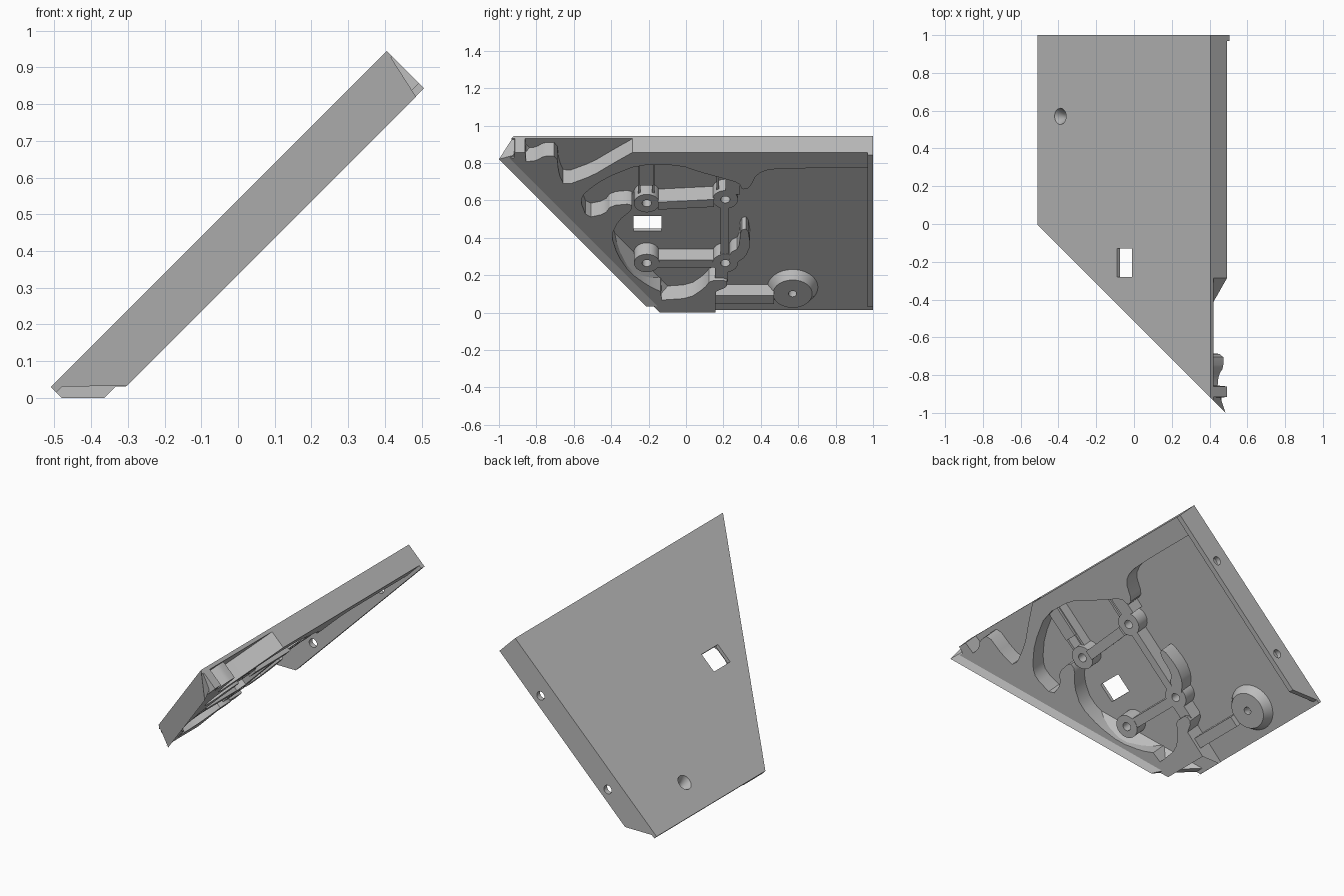
import bpy, bmesh, math
from mathutils import Vector

if "Cube" in bpy.data.objects:
    bpy.data.objects.remove(bpy.data.objects["Cube"])

grey = bpy.data.materials.new("mid grey")
grey.diffuse_color = (0.5, 0.5, 0.5, 1)
grey.use_nodes = True
grey.node_tree.nodes["Principled BSDF"].inputs["Base Color"].default_value = grey.diffuse_color


# Panel frame: y across, s = height on the outer face, d = depth toward the underside
def P(y, s, d):
    return Vector((s - 0.54 + d, y, s - d))


def finish(name, bm, smooth=False):
    bmesh.ops.recalc_face_normals(bm, faces=bm.faces[:])
    me = bpy.data.meshes.new(name)
    bm.to_mesh(me)
    bm.free()
    me.materials.append(grey)
    ob = bpy.data.objects.new(name, me)
    bpy.context.collection.objects.link(ob)
    if smooth:
        bpy.ops.object.select_all(action='DESELECT')
        ob.select_set(True)
        bpy.context.view_layer.objects.active = ob
        bpy.ops.object.shade_smooth_by_angle(angle=math.radians(30))
    return ob


def loft(bm, rings, caps=True):
    vs = [[bm.verts.new(p) for p in r] for r in rings]
    n = len(vs[0])
    pairs = list(zip(vs, vs[1:])) if caps else list(zip(vs, vs[1:] + vs[:1]))
    for a, b in pairs:
        for i in range(n):
            j = (i + 1) % n
            bm.faces.new((a[i], a[j], b[j], b[i]))
    if caps:
        bm.faces.new(vs[0])
        bm.faces.new(vs[-1])


def slab(name, outline, d0, d1, cuts=(), smooth=False):
    """Extrude a (y, s) outline through the depth, then trim it with (point, outward normal) planes."""
    bm = bmesh.new()
    loft(bm, [[P(y, s, d) for y, s in outline] for d in (d0, d1)])
    for co, no in cuts:
        geom = bm.verts[:] + bm.edges[:] + bm.faces[:]
        res = bmesh.ops.bisect_plane(bm, geom=geom, plane_co=co, plane_no=no, clear_outer=True)
        rim = [e for e in res["geom_cut"] if isinstance(e, bmesh.types.BMEdge) and e.is_boundary]
        bmesh.ops.holes_fill(bm, edges=rim, sides=0)
    return finish(name, bm, smooth)


def lathe(name, y, s, profile, n=32):
    """Closed (radius, depth) profile turned about the panel normal."""
    bm = bmesh.new()
    loft(bm, [[P(y + r * math.cos(a), s + r * math.sin(a) / math.sqrt(2), d)
               for a in (2 * math.pi * i / n for i in range(n))] for r, d in profile], caps=False)
    return finish(name, bm, True)


def bar(name, y0, s0, y1, s1, w, d):
    v = Vector((y1 - y0, s1 - s0)).normalized()
    o = Vector((-v.y, v.x)) * w / 2
    a, b = Vector((y0, s0)), Vector((y1, s1))
    slab(name, [tuple(a + o), tuple(b + o), tuple(b - o), tuple(a - o)], 0.008, d)


def soften(pts):
    out = [pts[0]]
    for a, b in zip(pts, pts[1:]):
        out += [tuple(a[k] * (1 - t) + b[k] * t for k in (0, 1)) for t in (0.22, 0.78)]
    return out + [pts[-1]]


def cut(ob, cutter):
    m = ob.modifiers.new("cut", 'BOOLEAN')
    m.operation, m.solver, m.object = 'DIFFERENCE', 'EXACT', cutter
    bpy.context.view_layer.objects.active = ob
    bpy.ops.object.modifier_apply(modifier=m.name)
    bpy.data.objects.remove(cutter)


def y_cylinder(x, y, z, r, length, n=24):
    bm = bmesh.new()
    loft(bm, [[(x + r * math.cos(2 * math.pi * i / n), yy, z + r * math.sin(2 * math.pi * i / n))
               for i in range(n)] for yy in (y - length / 2, y + length / 2)])
    return finish("cutter", bm)


# Outer panel with a window and a screw hole
panel = slab("panel", [(1, 0.03), (1, 0.945), (-1.1, 0.945), (-1.1, 0.03)], 0, 0.015,
             [((-0.515, 0, 0), (-1, -1, 0))])
cut(panel, slab("cutter", [(-0.28, 0.45), (-0.13, 0.45), (-0.13, 0.53), (-0.28, 0.53)], -0.05, 0.05))
hole = [(0.043 * math.cos(i * math.pi / 16), 0.043 * math.sin(i * math.pi / 16)) for i in range(32)]
cut(panel, slab("cutter", [(0.57 + a, 0.15 + b / math.sqrt(2)) for a, b in hole], -0.05, 0.05))

# Side wall with two holes
wall = slab("side_wall", [(1, 0.03), (1, 0.945), (0.97, 0.945), (0.97, 0.03)], 0, 0.1014,
            [((0, 0, 0.031), (0, 0, -1))])
for x, z in ((0.24, 0.652), (-0.194, 0.22)):
    cut(wall, y_cylinder(x, 0.98, z, 0.025, 0.2))

# Diagonal wall with a chamfered inner edge
bm = bmesh.new()
loft(bm, [[(0.405, -0.92, 0.945), (0.485, -1, 0.82), (0.46, -0.925, 0.84), (0.405, -0.87, 0.945)],
          [(-0.51, -0.005, 0.03), (-0.302, -0.213, 0.033), (-0.347, -0.118, 0.033), (-0.51, 0.045, 0.03)]])
finish("diagonal_wall", bm)

# Raised border: wavy outer edge, diagonal side, bottom lip, wavy pocket edge
wave = soften([(-0.285, 0.945), (-0.4, 0.88), (-0.5, 0.82), (-0.65, 0.765), (-0.68, 0.83), (-0.69, 0.925),
               (-0.76, 0.925), (-0.80, 0.9), (-0.855, 0.895)])
tip = [(-0.86, 0.945), (-0.915, 0.945), (-0.92, 0.915), (-1.02, 0.92), (-0.13, 0.03), (0.155, 0.03)]
lip = soften([(0.16, 0.2), (0.22, 0.225), (0.22, 0.26), (0.13, 0.26), (0.1, 0.22), (0.02, 0.165), (-0.13, 0.155)])
pocket = soften([(-0.135, 0.2), (-0.2, 0.23), (-0.3, 0.3), (-0.366, 0.395), (-0.4, 0.5), (-0.36, 0.58),
                 (-0.29, 0.635), (-0.29, 0.67), (-0.4, 0.66), (-0.435, 0.615), (-0.53, 0.595), (-0.565, 0.685),
                 (-0.54, 0.73), (-0.435, 0.805), (-0.25, 0.88), (-0.03, 0.875), (0.07, 0.84), (0.2, 0.805),
                 (0.285, 0.78), (0.3, 0.745), (0.34, 0.755), (0.38, 0.83), (0.45, 0.855), (0.6, 0.86), (0.98, 0.86)])
slab("raised_border", [(0.98, 0.945)] + wave + tip + lip + pocket, 0.008, 0.088,
     [((-0.505, 0, 0), (-1, -1, 0)), ((0, 0, 0), (0, 0, -1))], smooth=True)

# Four screw bosses
for y, s in ((-0.21, 0.66), (0.21, 0.68), (-0.21, 0.34), (0.21, 0.34)):
    lathe("screw_boss", y, s, [(0.068, 0.008), (0.068, 0.076), (0.025, 0.076), (0.025, 0.008)])

# Large tapered boss with countersink
lathe("tapered_boss", 0.57, 0.15, [(0.044, 0), (0.022, 0.03), (0.022, 0.05), (0.105, 0.05),
                                   (0.135, 0.015), (0.135, 0.008), (0.044, 0.008)], 48)

# Bars and fins joining the bosses
bar("upper_bar", -0.15, 0.655, 0.15, 0.67, 0.04, 0.085)
bar("lower_bar", -0.15, 0.335, 0.15, 0.335, 0.04, 0.075)
bar("upright_bar", 0.208, 0.38, 0.208, 0.64, 0.045, 0.075)
bar("foot_bar", 0.14, 0.142, 0.47, 0.142, 0.045, 0.073)
bar("lower_link", 0.19, 0.24, 0.19, 0.31, 0.07, 0.075)
for y, s0, s1 in ((-0.25, 0.66, 0.88), (-0.175, 0.66, 0.88), (0.17, 0.68, 0.83)):
    bar("fin", y, s0, y, s1, 0.014, 0.06)
bar("fin_bridge", -0.212, 0.75, -0.212, 0.89, 0.075, 0.07)
bar("corner_link", 0.25, 0.71, 0.25, 0.80, 0.08, 0.08)

# Small curved rib
slab("curved_rib", soften([(0.23, 0.35), (0.235, 0.4), (0.285, 0.425), (0.29, 0.52), (0.33, 0.53),
                           (0.345, 0.44), (0.32, 0.38), (0.27, 0.345)]), 0.008, 0.08, smooth=True)
